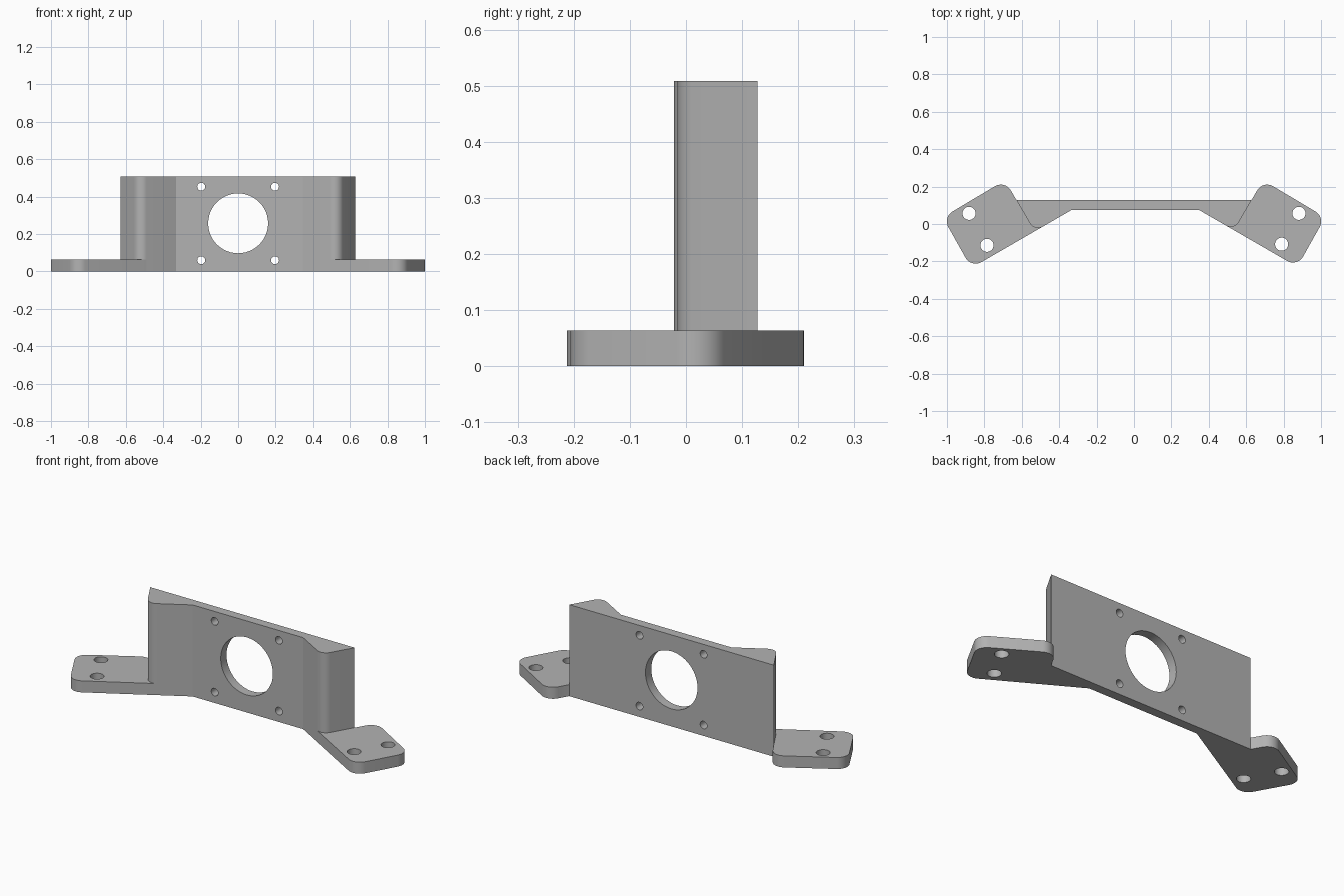
import bpy
import bmesh
import math
from mathutils import Matrix, Vector

WALL_TOP, FOOT_TOP = 0.508, 0.064
BACK_Y, FRONT_Y = 0.127, 0.076

cube = bpy.data.objects.get("Cube")
if cube:
    bpy.data.objects.remove(cube, do_unlink=True)

grey = bpy.data.materials.new("plain_grey")
grey.use_nodes = True
colour = (0.45, 0.45, 0.45, 1)
grey.diffuse_color = colour
grey.node_tree.nodes["Principled BSDF"].inputs["Base Color"].default_value = colour


def outline(corners, steps=10):
    """Round each (point, radius) corner of a polygon with an arc."""
    points = []
    for i, (p, r) in enumerate(corners):
        if r == 0:
            points.append(p)
            continue
        a = (corners[i - 1][0] - p).normalized()
        b = (corners[(i + 1) % len(corners)][0] - p).normalized()
        half = a.angle(b) / 2
        centre = p + (a + b).normalized() * (r / math.sin(half))
        start = p + a * (r / math.tan(half)) - centre
        end = p + b * (r / math.tan(half)) - centre
        sweep = start.angle_signed(end)
        for k in range(steps + 1):
            points.append(centre + Matrix.Rotation(-sweep * k / steps, 2) @ start)
    return points


def make_object(name, bm):
    bmesh.ops.recalc_face_normals(bm, faces=bm.faces)
    mesh = bpy.data.meshes.new(name)
    bm.to_mesh(mesh)
    bm.free()
    mesh.materials.append(grey)
    obj = bpy.data.objects.new(name, mesh)
    bpy.context.collection.objects.link(obj)
    return obj


def prism(name, points, height):
    bm = bmesh.new()
    face = bm.faces.new([bm.verts.new((p.x, p.y, 0)) for p in points])
    top = bmesh.ops.extrude_face_region(bm, geom=[face])["geom"]
    verts = [g for g in top if isinstance(g, bmesh.types.BMVert)]
    bmesh.ops.translate(bm, verts=verts, vec=(0, 0, height))
    return make_object(name, bm)


def drill(obj, holes, axis):
    """Cut round (centre, radius) holes along an axis, then shade."""
    bm = bmesh.new()
    turn = Matrix.Rotation(math.pi / 2, 4, "X") if axis == "Y" else Matrix()
    for centre, radius in holes:
        bmesh.ops.create_cone(bm, cap_ends=True, segments=48, radius1=radius,
                              radius2=radius, depth=1,
                              matrix=Matrix.Translation(centre) @ turn)
    cutter = make_object("hole_cutter", bm)
    cutter.hide_render = True
    cut = obj.modifiers.new("holes", "BOOLEAN")
    cut.operation, cut.solver, cut.object = "DIFFERENCE", "EXACT", cutter
    bpy.ops.object.select_all(action="DESELECT")
    bpy.context.view_layer.objects.active = obj
    obj.select_set(True)
    bpy.ops.object.modifier_apply(modifier=cut.name)
    bpy.data.objects.remove(cutter, do_unlink=True)
    bpy.ops.object.shade_smooth_by_angle(angle=math.radians(25))


along = Vector((math.cos(math.pi / 6), -0.5))   # direction of the splayed arm
across = Vector((0.5, math.cos(math.pi / 6)))
wall_end = Vector((0.628, BACK_Y))
wall_sides = {}

# Angled mounting feet; the left one is slightly narrower at the front
for name, side, bend_x, nudge in (("right_foot", -1, 0.332, 0),
                                  ("left_foot", 1, 0.346, 0.007)):
    bend = Vector((bend_x, FRONT_Y))
    elbow = bend + along * (wall_end - bend).dot(along)
    front = Vector((0.870, -0.235)) + across * nudge
    corners = [(elbow - along * 0.05, 0), (front, 0.062),
               (Vector((1.022, 0.036)), 0.062),
               (Vector((0.690, 0.234)), 0.062), (wall_end, 0)]
    flip = Matrix(((side, 0), (0, 1)))
    foot = prism(name, [flip @ p for p in outline(corners)], FOOT_TOP)
    inner = Vector((0.786, -0.114)) + across * nudge
    drill(foot, [((side * inner.x, inner.y, 0), 0.035),
                 ((side * 0.882, 0.057, 0), 0.035)], "Z")
    wall_sides[side] = [(flip @ p, r) for p, r in
                        ((bend, 0), (elbow, 0.05), (wall_end, 0))]

# Upright wall with thickened rounded ends, a bore and four screw holes
profile = outline(wall_sides[1] + wall_sides[-1][::-1])
wall = prism("upright_wall", profile, WALL_TOP)
screws = [((x, 0.1, z), 0.021) for x in (-0.197, 0.197) for z in (0.06, 0.453)]
drill(wall, [((0, 0.1, 0.257), 0.16)] + screws, "Y")
